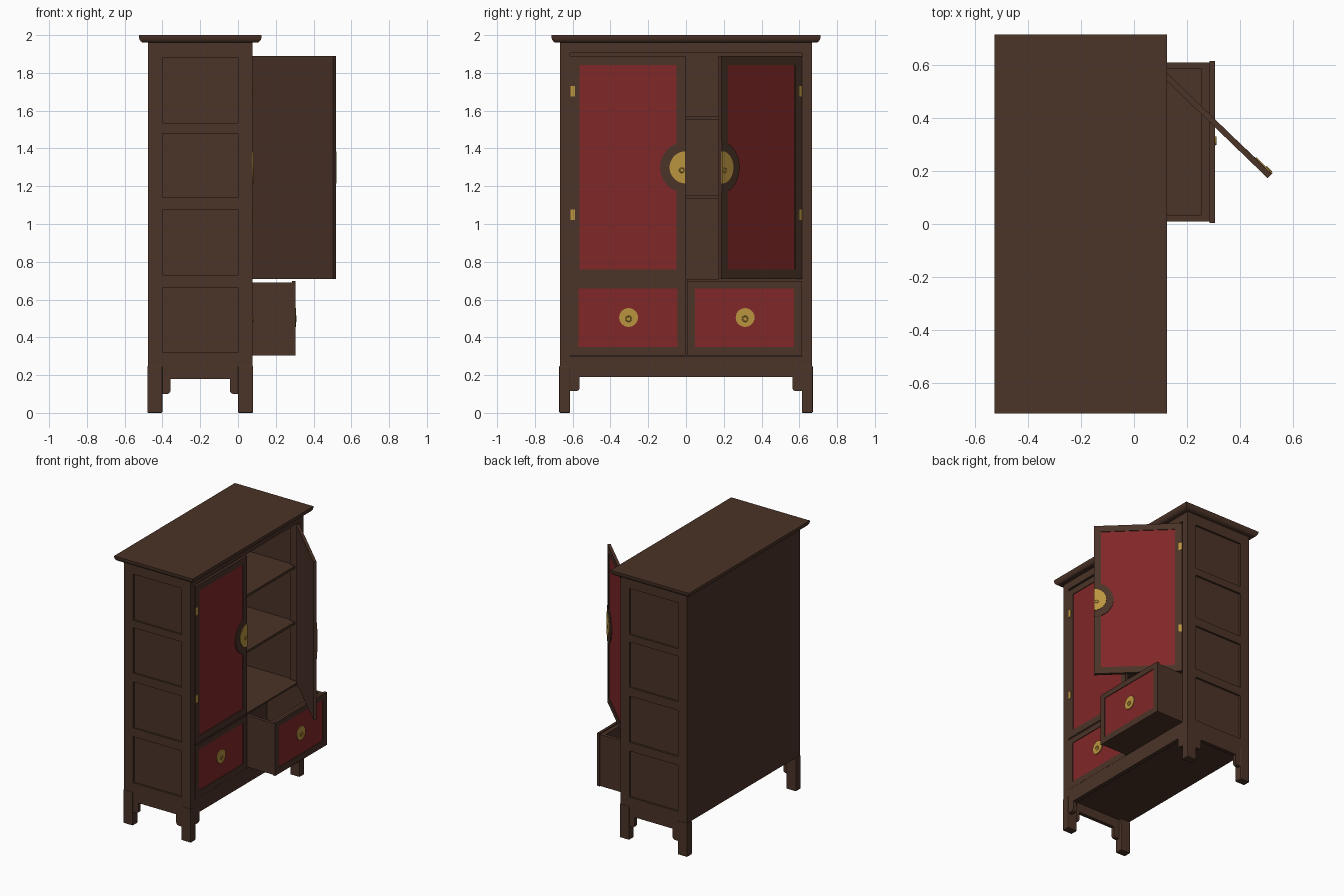
import bpy, bmesh, math
from mathutils import Matrix, Vector

if "Cube" in bpy.data.objects:
    bpy.data.objects.remove(bpy.data.objects["Cube"])


def material(name, rgb):
    m = bpy.data.materials.new(name)
    m.diffuse_color = (*rgb, 1)
    m.use_nodes = True
    m.node_tree.nodes["Principled BSDF"].inputs["Base Color"].default_value = m.diffuse_color
    return m


WOOD = material("dark_brown_wood", (0.069, 0.033, 0.021))
RED = material("red_lacquer", (0.216, 0.020, 0.021))
GOLD = material("brass", (0.50, 0.30, 0.05))
I = Matrix.Identity(4)


def finish(name, bm, mat, M=I, bevel=0):
    bmesh.ops.transform(bm, matrix=M, verts=bm.verts)
    bmesh.ops.recalc_face_normals(bm, faces=bm.faces)
    me = bpy.data.meshes.new(name)
    bm.to_mesh(me)
    bm.free()
    me.materials.append(mat)
    ob = bpy.data.objects.new(name, me)
    bpy.context.collection.objects.link(ob)
    if bevel:
        b = ob.modifiers.new("bevel", 'BEVEL')
        b.width, b.segments = bevel, 2
    return ob


def boxes(name, items, mat=WOOD, M=I, bevel=0):
    """One object from several (x0, x1, y0, y1, z0, z1) boxes."""
    bm = bmesh.new()
    for x0, x1, y0, y1, z0, z1 in items:
        T = Matrix.Translation(((x0 + x1) / 2, (y0 + y1) / 2, (z0 + z1) / 2))
        S = Matrix.Diagonal((abs(x1 - x0), abs(y1 - y0), abs(z1 - z0), 1))
        bmesh.ops.create_cube(bm, size=1, matrix=T @ S)
    return finish(name, bm, mat, M, bevel)


def prism(name, pts, axis, d0, d1, mat=WOOD, M=I):
    """Extrude a (p, z) outline along x or y from d0 to d1."""
    bm = bmesh.new()
    put = (lambda p, z, d: (d, p, z)) if axis == 'x' else (lambda p, z, d: (p, d, z))
    f = bm.faces.new([bm.verts.new(put(p, z, d0)) for p, z in pts])
    r = bmesh.ops.extrude_face_region(bm, geom=[f])
    off = Vector(put(0, 0, d1 - d0))
    bmesh.ops.translate(bm, vec=off, verts=[v for v in r['geom'] if isinstance(v, bmesh.types.BMVert)])
    return finish(name, bm, mat, M)


def arc(cy, cz, r, a0, a1, n):
    return [(cy + r * math.cos(math.radians(a0 + (a1 - a0) * i / n)),
             cz + r * math.sin(math.radians(a0 + (a1 - a0) * i / n))) for i in range(n + 1)]


def apron_outline(a, b, bot, z, top, w):
    """Apron board with a rounded bracket at each end."""
    r = 0.02
    left = [(a, top), (a, bot)] + arc(a + w - r, bot + r, r, -90, 0, 5) + [(a + w, z)]
    return left + [(a + b - p, q) for p, q in reversed(left)]


def framed_panel(name, w, z0, z1, my, mz0, mz1, thick, M):
    """Wood frame with a slightly sunk red panel; front at x = 0."""
    a, b = z0 + mz0, z1 - mz1
    boxes(name + "_frame", [(-thick, 0, 0, my, z0, z1), (-thick, 0, w - my, w, z0, z1),
                            (-thick, 0, my, w - my, z0, a), (-thick, 0, my, w - my, b, z1),
                            (-thick, -thick + 0.008, my, w - my, a, b)], M=M)
    boxes(name + "_red_panel", [(-thick + 0.008, -0.005, my, w - my, a, b)], RED, M)


def ring_pull(name, y, z, r, x, M):
    bm = bmesh.new()
    n, k, t = 16, 6, 0.003
    rows = []
    for i in range(n):
        a = 2 * math.pi * i / n
        rows.append([bm.verts.new((x + t * math.sin(2 * math.pi * j / k),
                                   y + (r + t * math.cos(2 * math.pi * j / k)) * math.cos(a),
                                   z + (r + t * math.cos(2 * math.pi * j / k)) * math.sin(a))) for j in range(k)])
    for i in range(n):
        for j in range(k):
            bm.faces.new((rows[i][j], rows[(i + 1) % n][j],
                          rows[(i + 1) % n][(j + 1) % k], rows[i][(j + 1) % k]))
    finish(name, bm, GOLD, M)


# corner posts and slightly proud feet
for sy, ny in ((-1, "left"), (1, "right")):
    for x0, x1, nx in ((-0.476, -0.40, "back"), (0.0, 0.076, "front")):
        boxes(f"{nx}_{ny}_post", [(x0, x1, sy * 0.615, sy * 0.668, 0.2, 1.962)])
        fx0, fx1 = (-0.48, -0.40) if nx == "back" else (0.0, 0.08)
        boxes(f"{nx}_{ny}_foot", [(fx0, fx1, sy * 0.613, sy * 0.672, 0, 0.25)], bevel=0.006)
    # side rails, sunk panel and bracketed apron
    rails = [(0.665, 0.73), (1.075, 1.14), (1.48, 1.535), (1.88, 1.962)]
    boxes(f"{ny}_side_rails", [(-0.40, 0, sy * 0.64, sy * 0.668, a, b) for a, b in rails])
    boxes(f"{ny}_side_panel", [(-0.47, 0.07, sy * 0.63, sy * 0.654, 0.25, 1.962)])
    prism(f"{ny}_side_apron", apron_outline(-0.40, 0.0, 0.10, 0.18, 0.32, 0.043),
          'y', sy * 0.64, sy * 0.668)

# front apron and top rail, back, floor boards and shelves
prism("front_apron", apron_outline(-0.615, 0.615, 0.115, 0.19, 0.302, 0.052), 'x', 0.045, 0.076)
boxes("front_top_rail", [(0.04, 0.076, -0.615, 0.615, 1.905, 1.962)])
boxes("back_panel", [(-0.476, -0.455, -0.615, 0.615, 0.25, 1.962)])
boxes("bottom_board", [(-0.47, 0.05, -0.64, 0.64, 0.25, 0.30)])
boxes("cabinet_floor", [(-0.46, 0.07, -0.632, 0.632, 0.698, 0.71)])
boxes("shelves", [(-0.46, 0.04, -0.632, 0.632, z, z + 0.018) for z in (1.132, 1.55)])

# moulded cornice
bm = bmesh.new()
rings = []
for o, z in ((0.0, 1.96), (0.024, 1.96), (0.034, 1.966), (0.041, 1.976), (0.045, 1.99), (0.045, 2.0)):
    x0, x1, y = -0.48 - o, 0.08 + o, 0.668 + o
    rings.append([bm.verts.new((p, q, z)) for p, q in ((x0, -y), (x1, -y), (x1, y), (x0, y))])
for a, b in zip(rings, rings[1:]):
    for i in range(4):
        bm.faces.new((a[i], a[(i + 1) % 4], b[(i + 1) % 4], b[i]))
bm.faces.new(rings[0])
bm.faces.new(rings[-1])
cornice = finish("cornice_top", bm, WOOD)

# doors: left one closed, right one swung open
W = 0.611
flip = Matrix.Diagonal((1, -1, 1, 1))
doors = {"left_door": Matrix.Translation((0.076, -0.613, 0)),
         "right_door": Matrix.Translation((0.079, 0.613, 0)) @ Matrix.Rotation(math.radians(46), 4, 'Z') @ flip}
for n, M in doors.items():
    framed_panel(n, W, 0.71, 1.89, 0.049, 0.05, 0.047, 0.022, M)
    prism(n + "_lock_surround", arc(W, 1.30, 0.135, 90, 270, 24), 'x', -0.012, 0.001, WOOD, M)
    prism(n + "_lock_plate", arc(W, 1.30, 0.085, 90, 270, 24), 'x', -0.004, 0.005, GOLD, M)
    ring_pull(n + "_ring", W - 0.02, 1.285, 0.012, 0.006, M)
    boxes(n + "_hinges", [(-0.004, 0.003, 0.001, 0.026, z - 0.028, z + 0.028) for z in (1.05, 1.703)], GOLD, M)

# drawers: left one shut, right one pulled out
for n, x, y in (("left_drawer", 0.076, -0.613), ("right_drawer", 0.305, 0.004)):
    M = Matrix.Translation((x, y, 0))
    framed_panel(n, 0.61, 0.303, 0.698, 0.043, 0.047, 0.04, 0.02, M)
    boxes(n + "_box", [(-0.5, -0.02, 0.005, 0.03, 0.305, 0.69), (-0.5, -0.02, 0.58, 0.605, 0.305, 0.69),
                       (-0.05, -0.02, 0.03, 0.58, 0.305, 0.69), (-0.5, -0.475, 0.03, 0.58, 0.305, 0.69),
                       (-0.475, -0.05, 0.03, 0.58, 0.305, 0.325)], M=M)
    prism(n + "_plate", arc(0.309, 0.505, 0.05, 0, 345, 23), 'x', -0.005, 0.001, GOLD, M)
    ring_pull(n + "_ring", 0.309, 0.498, 0.014, 0.003, M)

# smooth the curved metal and the moulding, keeping sharp edges
for ob in bpy.data.objects:
    ob.select_set(any(k in ob.name for k in ("ring", "plate", "surround", "apron", "cornice")))
bpy.context.view_layer.objects.active = cornice
bpy.ops.object.shade_smooth_by_angle(angle=math.radians(35))
